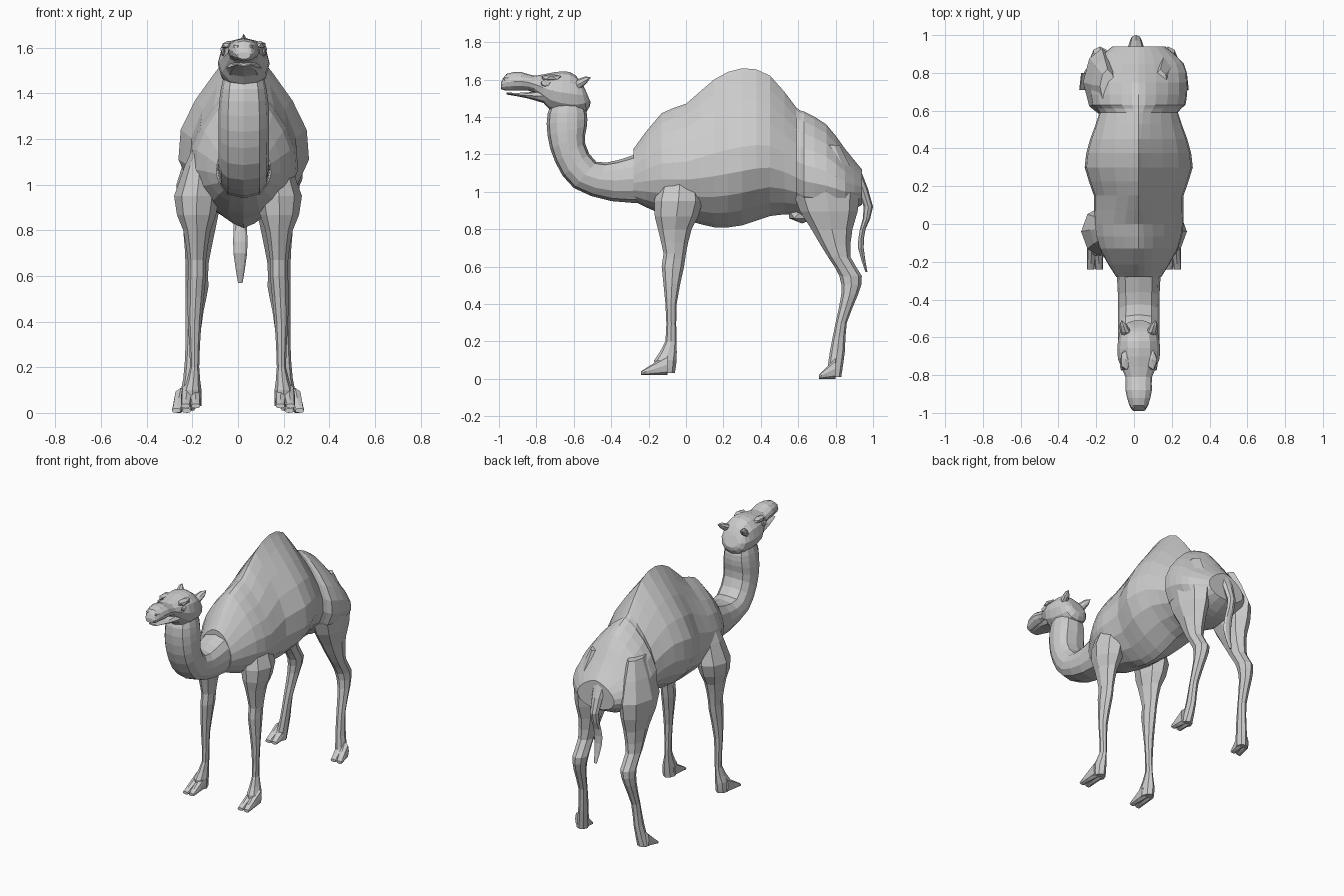
import bpy
import bmesh
from math import sin, cos, pi
from mathutils import Vector

default_cube = bpy.data.objects.get("Cube")
if default_cube:
    bpy.data.objects.remove(default_cube)

# One plain hide colour
HIDE_COLOUR = (0.6, 0.6, 0.6, 1)
hide = bpy.data.materials.new("grey_hide")
hide.use_nodes = True
hide.diffuse_color = HIDE_COLOUR
hide.node_tree.nodes["Principled BSDF"].inputs["Base Color"].default_value = HIDE_COLOUR

MIDDLE = 0.025  # sideways centre of the trunk, neck and head


def finish(name, bm):
    """Turn a bmesh into a flat-shaded object with the hide material."""
    bmesh.ops.recalc_face_normals(bm, faces=bm.faces)
    mesh = bpy.data.meshes.new(name)
    bm.to_mesh(mesh)
    bm.free()
    mesh.materials.append(hide)
    obj = bpy.data.objects.new(name, mesh)
    bpy.context.collection.objects.link(obj)


def soften(rows):
    """Insert a smoothly curved in-between row into every gap of a profile."""
    result = [rows[0]]
    padded = [rows[0]] + rows + [rows[-1]]
    for before, here, there, after in zip(padded, padded[1:], padded[2:], padded[3:]):
        result.append(tuple((9 * (b + c) - a - d) / 16
                            for a, b, c, d in zip(before, here, there, after)))
        result.append(there)
    return result


def loft(name, rings, steps=4, skew=1):
    """Skin rounded rings given as (start, end, half width, sharpness).

    Skew below one moves the widest place of a ring towards its start.
    """
    bm = bmesh.new()
    loops = []
    for start, end, width, sharpness in rings:
        start, end = Vector(start), Vector(end)
        spine = [(1 - cos(pi * k / steps)) / 2 for k in range(steps + 1)]
        outline = [(0, t) if t in (spine[0], spine[-1])
                   else (sin(pi * t ** skew) ** sharpness, t) for t in spine]
        outline += [(-share, t) for share, t in reversed(outline[1:-1])]
        loops.append([bm.verts.new(start.lerp(end, t) + Vector((share * width, 0, 0)))
                      for share, t in outline])
    for lower, upper in zip(loops, loops[1:]):
        for i, corner in enumerate(lower):
            bm.faces.new((lower[i - 1], corner, upper[i], upper[i - 1]))
    bm.faces.new(loops[0])
    bm.faces.new(loops[-1])
    finish(name, bm)


def central(rows, sharpness):
    """Rings on the centre plane from (y, z, y, z, half width) rows."""
    return [((MIDDLE, start_y, start_z), (MIDDLE, end_y, end_z), width, sharpness)
            for start_y, start_z, end_y, end_z, width in soften(rows)]


def level(rows, side):
    """Horizontal limb rings from (z, front y, back y, centre x, half width) rows."""
    return [((side * x, front, z), (side * x, back, z), width, 0.5)
            for z, front, back, x, width in soften(rows)]


# Trunk with hump: y, underside, top, half width, sharpness towards the ridge
TRUNK = [
    (-.28, .95, 1.23, .12, .5),
    (-.13, .88, 1.42, .21, .7),
    (0, .85, 1.47, .24, .8),
    (.15, .81, 1.6, .24, 1),
    (.3, .82, 1.66, .29, 1.1),
    (.45, .87, 1.62, .26, 1),
    (.59, .88, 1.45, .21, .8),
    (.63, .86, 1.43, .25, .7),
    (.75, .86, 1.36, .26, .7),
    (.85, .88, 1.23, .24, .7),
    (.94, .93, 1.12, .14, .6),
]
trunk_rings = [((MIDDLE, y, low), (MIDDLE, y, top), width, sharpness)
               for y, low, top, width, sharpness in soften(TRUNK)]
loft("trunk", trunk_rings, steps=10, skew=.75)

# Curved neck, throat edge first and nape edge second
NECK = [
    (-.2, .94, -.22, 1.22, .12),
    (-.4, .95, -.36, 1.17, .11),
    (-.6, 1.02, -.48, 1.16, .11),
    (-.7, 1.16, -.54, 1.26, .11),
    (-.74, 1.3, -.53, 1.35, .11),
    (-.74, 1.42, -.53, 1.42, .1),
    (-.7, 1.5, -.56, 1.5, .08),
]
loft("neck", central(NECK, sharpness=.3), steps=6)

# Head and lower jaw, leaving a narrow mouth gap
HEAD = [
    (-.99, 1.55, -.99, 1.58, .03),
    (-.96, 1.54, -.96, 1.63, .05),
    (-.88, 1.54, -.88, 1.64, .07),
    (-.81, 1.53, -.81, 1.62, .07),
    (-.73, 1.44, -.7, 1.64, .11),
    (-.62, 1.41, -.62, 1.64, .11),
    (-.53, 1.43, -.57, 1.6, .09),
    (-.51, 1.48, -.54, 1.55, .05),
]
LOWER_JAW = [
    (-.96, 1.52, -.96, 1.53, .03),
    (-.85, 1.5, -.85, 1.53, .06),
    (-.75, 1.47, -.75, 1.55, .08),
]
loft("head", central(HEAD, sharpness=.4), steps=6)
loft("lower_jaw", central(LOWER_JAW, sharpness=.3))

# Limbs and tail, from the top down
FRONT_LEG = [
    (1.2, -.09, .04, .15, .03),
    (.95, -.17, .09, .18, .1),
    (.8, -.15, .03, .18, .06),
    (.67, -.12, 0, .18, .04),
    (.6, -.13, -.01, .18, .04),
    (.4, -.11, -.05, .19, .03),
    (.2, -.11, -.05, .19, .02),
    (.1, -.17, -.05, .2, .04),
    (.03, -.16, -.06, .2, .04),
]
HIND_LEG = [
    (1.25, .64, .82, .14, .04),
    (1, .57, .93, .17, .1),
    (.8, .67, .89, .17, .07),
    (.65, .76, .88, .18, .05),
    (.55, .82, .94, .18, .05),
    (.45, .83, .92, .19, .04),
    (.3, .8, .86, .2, .03),
    (.15, .77, .85, .21, .03),
    (.01, .75, .83, .23, .04),
]
TAIL = [
    (1.1, .88, .94, .01, .05),
    (.92, .95, 1, .01, .03),
    (.8, .93, .96, .01, .03),
    (.7, .92, .95, .01, .03),
    (.57, .96, .97, .01, .01),
]
loft("tail", level(TAIL, side=1))


def toe(name, x, splay, heel, reach, ground):
    """A wedge-shaped toe running forward from the pastern."""
    rings = []
    for t in (0, .5, .8, 1):
        base = Vector((x + splay * t, heel - reach * t, ground))
        top = base + Vector((0, 0, .02 + .09 * (1 - t)))
        rings.append((base, top, .03 - .01 * t, .3))
    loft(name, rings)


def ear(name, root, tip):
    """A leaf-shaped ear, widest near its root."""
    rings = []
    for t in (0, .3, .7, 1):
        leaf = .03 * sin(pi * (.2 + .78 * t))
        middle, thickness = root.lerp(tip, t), Vector((0, 0, leaf))
        rings.append((middle - thickness, middle + thickness, leaf, .5))
    loft(name, rings)


def lump(name, centre, size):
    """A small faceted swelling."""
    bm = bmesh.new()
    bmesh.ops.create_icosphere(bm, subdivisions=1, radius=1)
    bmesh.ops.scale(bm, vec=size, verts=bm.verts)
    bmesh.ops.translate(bm, vec=centre, verts=bm.verts)
    finish(name, bm)


lump("groin", (MIDDLE, .62, .88), (.07, .08, .05))

# Paired parts
for side, label in ((1, "left"), (-1, "right")):
    loft("front_leg_" + label, level(FRONT_LEG, side))
    loft("hind_leg_" + label, level(HIND_LEG, side))
    for part, offset in (("inner", -.01), ("outer", .02)):
        toe(f"front_toe_{part}_{label}", side * (.2 + offset), side * offset / 2,
            heel=-.1, reach=.14, ground=.02)
        toe(f"hind_toe_{part}_{label}", side * (.23 + offset), side * (.01 + offset / 2),
            heel=.8, reach=.09, ground=0)
    ear("ear_" + label, Vector((MIDDLE + side * .06, -.6, 1.56)),
        Vector((MIDDLE + side * .09, -.51, 1.61)))
    lump("eye_" + label, (MIDDLE + side * .09, -.75, 1.58), (.01, .03, .02))
    lump("brow_" + label, (MIDDLE + side * .07, -.72, 1.61), (.03, .06, .02))
    lump("nostril_" + label, (MIDDLE + side * .03, -.95, 1.6), (.02, .03, .02))
